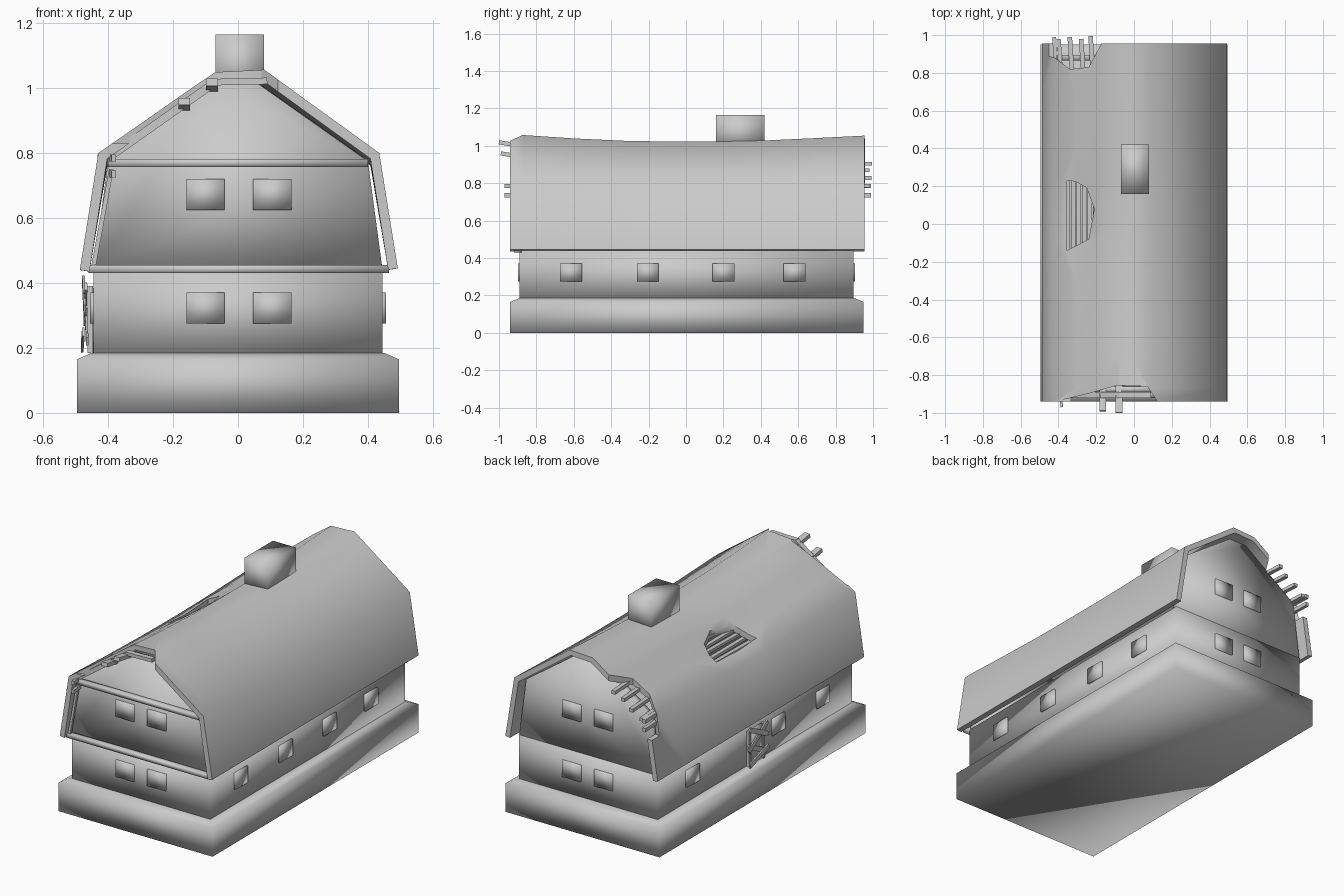
import bpy, bmesh, math
from mathutils import Vector, Matrix

cube = bpy.data.objects.get("Cube")
if cube:
    bpy.data.objects.remove(cube, do_unlink=True)

grey = bpy.data.materials.new("plain_grey")
grey.use_nodes = True
grey.diffuse_color = (0.6, 0.6, 0.6, 1)
grey.node_tree.nodes["Principled BSDF"].inputs["Base Color"].default_value = (0.6, 0.6, 0.6, 1)


def finish(name, bm, smooth=True, recalc=True):
    if recalc:
        bmesh.ops.recalc_face_normals(bm, faces=bm.faces)
    mesh = bpy.data.meshes.new(name)
    bm.to_mesh(mesh)
    bm.free()
    mesh.materials.append(grey)
    if smooth:
        mesh.shade_smooth()
    obj = bpy.data.objects.new(name, mesh)
    bpy.context.collection.objects.link(obj)
    return obj


def box(name, x, y, z, smooth=True):
    """Box from three (low, high) ranges."""
    bm = bmesh.new()
    bmesh.ops.create_cube(bm, size=1)
    for v in bm.verts:
        for k, (lo, hi) in enumerate((x, y, z)):
            v.co[k] = lo if v.co[k] < 0 else hi
    return finish(name, bm, smooth)


def beam(name, a, b, width, depth, smooth=False):
    """Bar of rectangular section between two points."""
    a, b = Vector(a), Vector(b)
    bm = bmesh.new()
    bmesh.ops.create_cube(bm, size=1)
    turn = (b - a).to_track_quat('Y', 'Z').to_matrix().to_4x4()
    bm.transform(Matrix.Translation((a + b) / 2) @ turn
                 @ Matrix.Diagonal((width, (b - a).length, depth, 1)))
    return finish(name, bm, smooth)


def prism(name, points, offset, smooth=True):
    """Closed polygon of 3D points pushed along an offset."""
    bm = bmesh.new()
    face = bm.faces.new([bm.verts.new(p) for p in points])
    out = bmesh.ops.extrude_face_region(bm, geom=[face])
    moved = [g for g in out["geom"] if isinstance(g, bmesh.types.BMVert)]
    bmesh.ops.translate(bm, verts=moved, vec=offset)
    return finish(name, bm, smooth)


# Foundation with a sloping top edge
bm = bmesh.new()
rings = []
for hx, y0, y1, z in ((0.495, -0.94, 0.95, 0), (0.495, -0.94, 0.95, 0.165), (0.45, -0.89, 0.90, 0.185)):
    rings.append([bm.verts.new((x, y, z)) for x, y in ((-hx, y0), (hx, y0), (hx, y1), (-hx, y1))])
for low, high in zip(rings, rings[1:]):
    for i in range(4):
        j = (i + 1) % 4
        bm.faces.new((low[i], low[j], high[j], high[i]))
bm.faces.new(rings[0][::-1])
bm.faces.new(rings[-1])
finish("foundation", bm)

# Lower walls and the two gable walls
box("lower_walls", (-0.445, 0.445), (-0.89, 0.895), (0.17, 0.44))
half = [(0.445, 0.44), (0.40, 0.775), (0.06, 1.015)]
gable = half + [(-x, z) for x, z in reversed(half)]
for name, y in (("front_gable", -0.89), ("back_gable", 0.865)):
    prism(name, [(x, y, z) for x, z in gable], (0, 0.03, 0))

# Sagging two-pitch roof shell with a dent round its hole
outline = [(-0.487, 0.44), (-0.43, 0.80), (-0.31, 0.883), (-0.19, 0.967), (-0.07, 1.05),
           (0.08, 1.057), (0.435, 0.80), (0.492, 0.445)]
stations = [(-0.94, 0), (-0.87, 0), (-0.6, 0.018), (-0.3, 0.032), (-0.1, 0.034), (0.05, 0.034),
            (0.2, 0.034), (0.4, 0.03), (0.7, 0.016), (0.955, 0.003)]
bm = bmesh.new()
grid = []
for y, sag in stations:
    row = []
    for x, z in outline:
        amount = min(1, max(0, (z - 0.44) / 0.6))
        dent = 0.03 * math.exp(-((x + 0.27) / 0.1) ** 2 - ((y - 0.05) / 0.2) ** 2)
        row.append(bm.verts.new((x, y, z - sag * amount - dent)))
    grid.append(row)
for r0, r1 in zip(grid, grid[1:]):
    for i in range(len(outline) - 1):
        bm.faces.new((r0[i], r0[i + 1], r1[i + 1], r1[i]))
roof = finish("roof", bm, recalc=False)
shell = roof.modifiers.new("thickness", 'SOLIDIFY')
shell.thickness = 0.03
shell.offset = -1
shell.use_even_offset = True

# Broken openings: middle hole, front ridge, back corner
holes = {
    "hole_cutter": (0.7, [(-0.355, 0.23), (-0.31, 0.225), (-0.25, 0.19), (-0.21, 0.08),
                          (-0.24, -0.08), (-0.355, -0.14)]),
    "front_cutter": (0.83, [(-0.46, -0.95), (-0.25, -0.90), (-0.09, -0.855), (0.07, -0.86),
                            (0.13, -0.95), (0.13, -1.1), (-0.46, -1.1)]),
    "back_cutter": (0.67, [(-0.55, 1.1), (-0.55, 0.92), (-0.42, 0.88), (-0.34, 0.82),
                           (-0.24, 0.83), (-0.17, 0.96), (-0.17, 1.1)]),
}
bpy.context.view_layer.objects.active = roof
roof.select_set(True)
cutters = []
for name, (z, points) in holes.items():
    cutter = prism(name, [(x, y, z) for x, y in points], (0, 0, 0.6), False)
    cutter.hide_render = True
    cutters.append(cutter)
    cut = roof.modifiers.new(name, 'BOOLEAN')
    cut.operation = 'DIFFERENCE'
    cut.solver = 'EXACT'
    cut.object = cutter
for mod in list(roof.modifiers):
    bpy.ops.object.modifier_apply(modifier=mod.name)
for cutter in cutters:
    bpy.data.objects.remove(cutter, do_unlink=True)
bpy.ops.object.shade_smooth_by_angle(angle=math.radians(55))


def slope_z(x):
    """Height of the upper left pitch."""
    return 0.80 + (x + 0.43) * 0.694


# Slats inside the roof hole
for i in range(6):
    x = -0.35 + i * 0.029
    z = slope_z(x) - 0.085
    beam("roof_slat", (x, -0.19, z), (x, 0.27, z + 0.008 * (i % 2)), 0.024, 0.016)

# Exposed battens at the front
for x, tip in ((-0.165, -0.99), (-0.08, -1.0)):
    z = slope_z(x) - 0.03
    beam("front_batten", (x, -0.84, z - 0.02), (x, tip, z + 0.005), 0.036, 0.022)
for z in (0.735, 0.785):
    beam("front_batten", (-0.395, -0.86, z), (-0.382, -0.97, z), 0.014, 0.022)

# Exposed battens at the back corner
for x, tip in ((-0.40, 0.98), (-0.34, 0.99), (-0.28, 0.98), (-0.23, 0.995)):
    z = slope_z(x) - 0.035
    beam("back_batten", (x + 0.012, 0.80, z), (x, tip, z), 0.024, 0.02)
for z in (0.735, 0.785):
    beam("back_batten", (-0.415, 0.82, z), (-0.422, 0.99, z), 0.02, 0.022)

# Front gable trim and exposed rafters
box("lower_trim", (-0.46, 0.465), (-0.92, -0.88), (0.43, 0.455))
box("upper_trim", (-0.40, 0.40), (-0.92, -0.88), (0.757, 0.782))
beam("front_rafter", (-0.40, -0.905, 0.785), (-0.07, -0.905, 1.018), 0.03, 0.025)
beam("ridge_tie", (-0.08, -0.905, 1.018), (0.09, -0.905, 1.022), 0.03, 0.02)
beam("side_post", (-0.445, -0.91, 0.45), (-0.39, -0.91, 0.75), 0.014, 0.014)

# Chimney
box("chimney", (-0.07, 0.08), (0.16, 0.42), (0.98, 1.165))

# Windows on both ends
for x in (-0.10, 0.105):
    for z in (0.323, 0.672):
        for name, y in (("front_window", -0.89), ("back_window", 0.895)):
            box(name, (x - 0.059, x + 0.059), (y - 0.009, y + 0.009), (z - 0.048, z + 0.048))

# Windows along both sides
for name, side, rows in (("left_window", 0.445, (-0.615, -0.205, 0.20, 0.58)),
                         ("right_window", -0.445, (-0.615, -0.205, 0.58))):
    for y in rows:
        box(name, (side - 0.01, side + 0.01), (y - 0.058, y + 0.058), (0.275, 0.37))

# Boarded doorway on the right side
box("door", (-0.455, -0.44), (-0.055, 0.075), (0.185, 0.385))
for y in (-0.055, 0.075):
    beam("door_post", (-0.455, y, 0.185), (-0.455, y, 0.39), 0.016, 0.016)
for k, (za, zb) in enumerate(((0.22, 0.31), (0.39, 0.28), (0.32, 0.41), (0.25, 0.20))):
    x = -0.464 - 0.004 * k
    beam("door_board", (x, -0.08, za), (x - 0.004, 0.10, zb), 0.008, 0.028)
